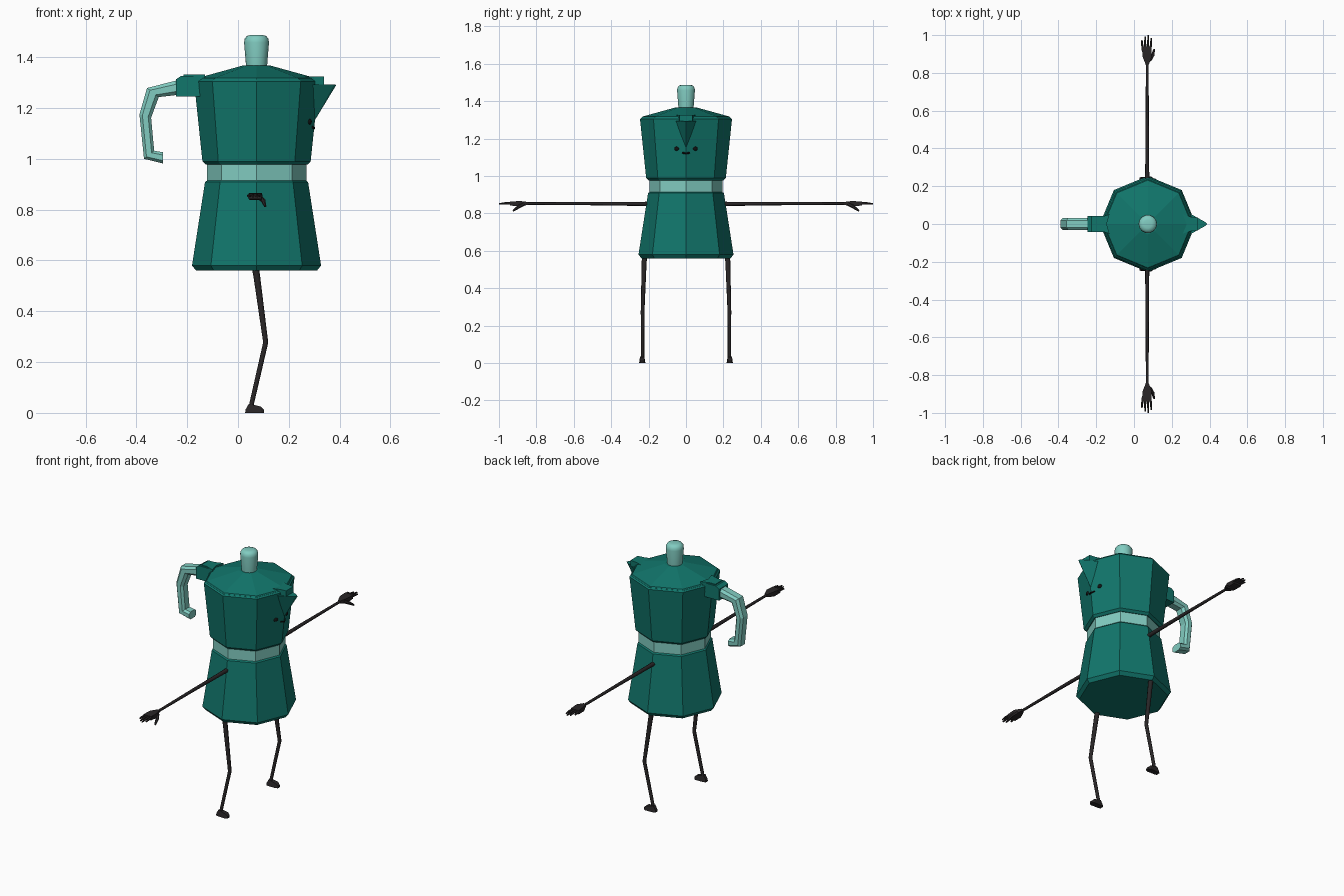
import bpy, bmesh, math
from mathutils import Vector

if "Cube" in bpy.data.objects:
    bpy.data.objects.remove(bpy.data.objects["Cube"])

CX = 0.073  # pot axis


def mat(name, rgb):
    m = bpy.data.materials.new(name)
    m.diffuse_color = (*rgb, 1)
    m.use_nodes = True
    m.node_tree.nodes["Principled BSDF"].inputs["Base Color"].default_value = m.diffuse_color
    return m


TEAL = mat("dark teal", (0.0056, 0.180, 0.147))
LIGHT = mat("light teal", (0.22, 0.60, 0.53))
DARK = mat("charcoal", (0.022, 0.019, 0.020))
BLACK = mat("black", (0.006, 0.006, 0.006))


def finish(bm, name, m, smooth=None):
    bmesh.ops.recalc_face_normals(bm, faces=bm.faces)
    me = bpy.data.meshes.new(name)
    bm.to_mesh(me)
    bm.free()
    ob = bpy.data.objects.new(name, me)
    bpy.context.collection.objects.link(ob)
    me.materials.append(m)
    if smooth:
        bpy.ops.object.select_all(action='DESELECT')
        ob.select_set(True)
        bpy.context.view_layer.objects.active = ob
        bpy.ops.object.shade_smooth_by_angle(angle=math.radians(smooth))
    return ob


def add_loft(bm, sections):
    rings = [[bm.verts.new(p) for p in s] for s in sections]
    n = len(rings[0])
    for a, b in zip(rings, rings[1:]):
        for i in range(n):
            j = (i + 1) % n
            bm.faces.new((a[i], a[j], b[j], b[i]))
    bm.faces.new(rings[0])
    bm.faces.new(rings[-1])


def lathe(name, profile, n, m, smooth=None):
    bm = bmesh.new()
    add_loft(bm, [[(CX + r * math.cos(2 * math.pi * i / n), r * math.sin(2 * math.pi * i / n), z)
                   for i in range(n)] for r, z in profile])
    return finish(bm, name, m, smooth)


def add_tube(bm, path, n=8):
    # path: list of ((x, y, z), radius)
    pts = [Vector(p) for p, _ in path]
    secs = []
    for k, (_, r) in enumerate(path):
        d = (pts[min(k + 1, len(pts) - 1)] - pts[max(k - 1, 0)]).normalized()
        ref = Vector((1, 0, 0)) if abs(d.x) < 0.8 else Vector((0, 0, 1))
        u = d.cross(ref).normalized()
        v = d.cross(u)
        secs.append([pts[k] + r * (math.cos(2 * math.pi * i / n) * u + math.sin(2 * math.pi * i / n) * v)
                     for i in range(n)])
    add_loft(bm, secs)


def add_hull(bm, pts):
    vs = [bm.verts.new(p) for p in pts]
    res = bmesh.ops.convex_hull(bm, input=vs)
    bmesh.ops.delete(bm, geom=list({v for v in res["geom_interior"] if isinstance(v, bmesh.types.BMVert)}),
                     context='VERTS')


# Octagonal pot: boiler, waist ring, upper pot with lid, knob
lathe("lower_pot", [(0.238, 0.56), (0.254, 0.58), (0.203, 0.908), (0.188, 0.92)], 8, TEAL)
lathe("waist_ring", [(0.196, 0.915), (0.196, 0.982)], 8, LIGHT)
lathe("upper_pot", [(0.2, 0.977), (0.213, 0.99), (0.246, 1.305), (0.238, 1.312)], 8, TEAL)
lathe("lid", [(0.238, 1.31), (0.232, 1.318), (0.055, 1.367)], 8, TEAL)
lathe("knob", [(0.041, 1.36), (0.049, 1.458), (0.047, 1.472), (0.038, 1.484), (0.022, 1.488)], 14, LIGHT, 40)

# Handle: chamfered rectangle swept along outer / inner outline pairs
pairs = [((-0.235, 1.31), (-0.235, 1.252)), ((-0.358, 1.279), (-0.312, 1.243)),
         ((-0.388, 1.175), (-0.342, 1.162)), ((-0.37, 1.0), (-0.33, 1.032)),
         ((-0.296, 0.982), (-0.296, 1.026))]
shape = [(0, -0.6), (0.25, -1), (0.75, -1), (1, -0.6), (1, 0.6), (0.75, 1), (0.25, 1), (0, 0.6)]
bm = bmesh.new()
add_loft(bm, [[(o[0] + (i[0] - o[0]) * t, 0.033 * w, o[1] + (i[1] - o[1]) * t) for t, w in shape]
              for o, i in pairs])
finish(bm, "handle", LIGHT)

# Handle bracket and the flared hinge plate above it
side = [(-0.245, 1.245), (-0.245, 1.312), (-0.225, 1.326), (-0.15, 1.326), (-0.15, 1.245)]
bm = bmesh.new()
add_loft(bm, [[(x, y, z) for x, z in side] for y in (-0.042, 0.042)])
finish(bm, "handle_bracket", TEAL)


def plate(name, outline, z0, z1):
    full = outline + [(x, -y) for x, y in reversed(outline) if y]
    bm = bmesh.new()
    add_loft(bm, [[(x, y, z) for x, y in full] for z in (z0, z1)])
    finish(bm, name, TEAL)


plate("hinge_plate", [(-0.215, 0.034), (-0.18, 0.034), (-0.13, 0.052), (-0.145, 0)], 1.28, 1.331)
plate("spout_cover", [(0.265, 0), (0.252, 0.053), (0.3, 0.038), (0.338, 0.034)], 1.292, 1.325)

# Spout
bm = bmesh.new()
add_hull(bm, [(0.387, 0, 1.291), (0.297, 0, 1.143), (0.27, 0, 1.15)]
         + [(x, s * y, 1.293) for s in (-1, 1) for x, y in ((0.27, 0.055), (0.3, 0.053), (0.378, 0.01))])
finish(bm, "spout", TEAL)


# Face, sitting on the two panels beside the front edge
def skin_x(y, z):
    return CX + 0.213 + 0.033 * (z - 0.99) / 0.315 - abs(y) * math.tan(math.pi / 8)


for s, label in ((-1, "right"), (1, "left")):
    bm = bmesh.new()
    bmesh.ops.create_uvsphere(bm, u_segments=12, v_segments=8, radius=1)
    eye = finish(bm, label + "_eye", BLACK, 60)
    eye.scale = (0.008, 0.0135, 0.011)
    eye.rotation_euler = (0, 0, s * math.pi / 8)
    eye.location = (skin_x(0.05, 1.146), s * 0.05, 1.146)
bm = bmesh.new()
add_tube(bm, [((skin_x(y, z), y, z), 0.005) for y, z in ((-0.021, 1.125), (0, 1.121), (0.021, 1.125))], 6)
finish(bm, "mouth", BLACK)

# Limbs, mirrored in y
for s, label in ((-1, "right"), (1, "left")):
    bm = bmesh.new()
    add_tube(bm, [((0.07, s * 0.2, 0.851), 0.012), ((0.07, s * 0.235, 0.851), 0.011),
                  ((0.07, s * 0.53, 0.853), 0.009), ((0.07, s * 0.86, 0.853), 0.007)])
    finish(bm, label + "_arm", DARK, 50)

    # hand: palm, four fingers, thumb
    bm = bmesh.new()
    add_hull(bm, [(x, s * y, z) for y, x0, x1, z0, z1 in
                  ((0.843, 0.062, 0.078, 0.846, 0.861), (0.885, 0.046, 0.094, 0.838, 0.866),
                   (0.94, 0.041, 0.092, 0.842, 0.864)) for x in (x0, x1) for z in (z0, z1)])
    for x0, x1, tip in ((0.047, 0.042, 0.972), (0.06, 0.059, 0.992), (0.073, 0.075, 1.0), (0.086, 0.091, 0.985)):
        add_tube(bm, [((x0, s * 0.92, 0.855), 0.007), ((x1, s * 0.96, 0.855), 0.0065),
                      ((x1, s * tip, 0.851), 0.004)], 6)
    add_tube(bm, [((0.082, s * 0.868, 0.851), 0.011), ((0.1, s * 0.895, 0.835), 0.009),
                  ((0.107, s * 0.925, 0.814), 0.005)], 6)
    finish(bm, label + "_hand", DARK, 50)

    bm = bmesh.new()
    add_tube(bm, [((0.068, s * 0.222, 0.575), 0.014), ((0.075, s * 0.224, 0.53), 0.013),
                  ((0.109, s * 0.232, 0.277), 0.010), ((0.05, s * 0.232, 0.02), 0.009)])
    finish(bm, label + "_leg", DARK, 50)

    bm = bmesh.new()
    add_hull(bm, [(x, s * 0.234 + k * w, z) for x, w, z in
                  ((0.028, 0.011, 0), (0.04, 0.015, 0), (0.09, 0.017, 0), (0.103, 0.01, 0),
                   (0.103, 0.009, 0.012), (0.09, 0.013, 0.025), (0.043, 0.01, 0.036), (0.03, 0.009, 0.014))
                  for k in (-1, 1)])
    finish(bm, label + "_foot", DARK)
